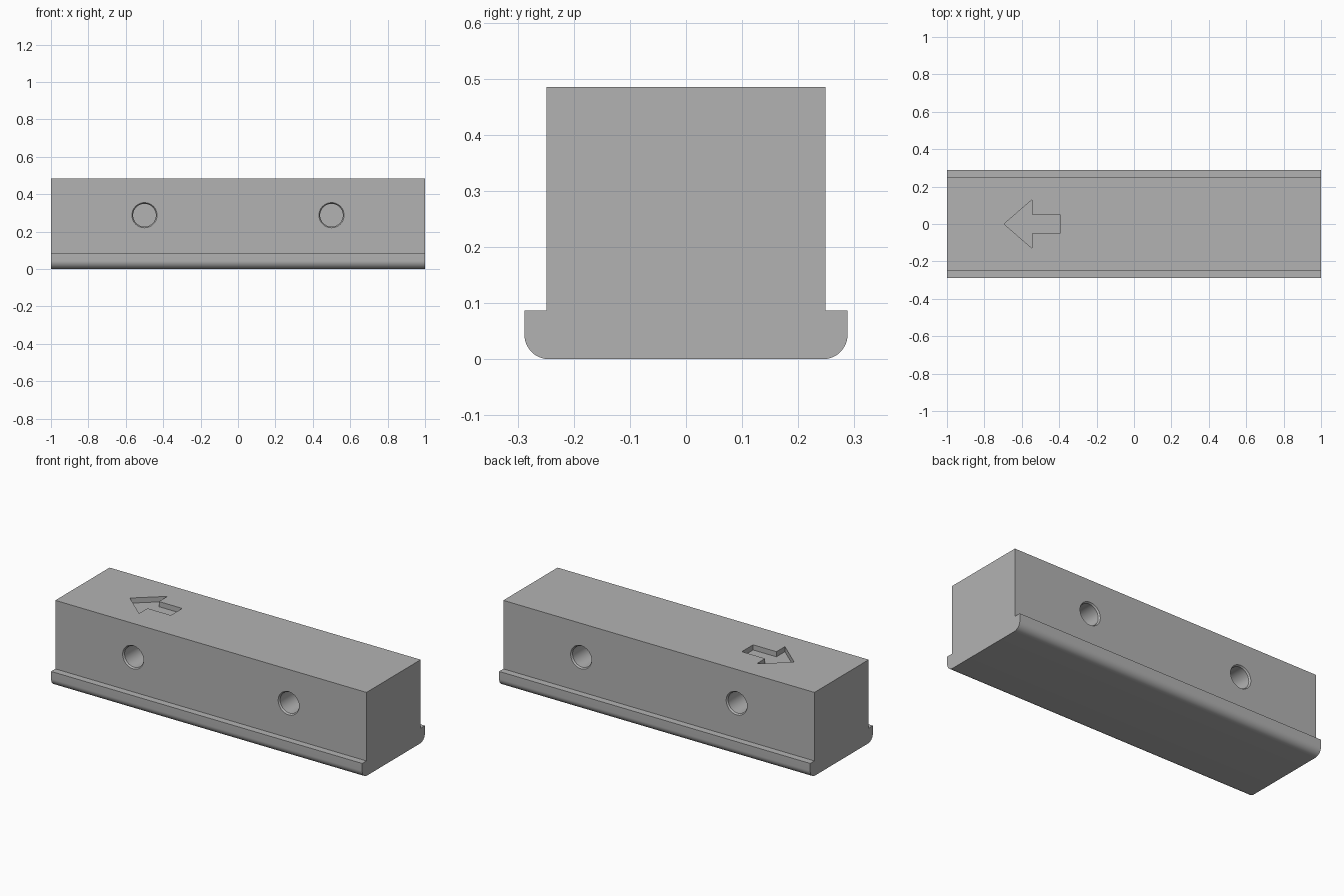
import bpy, bmesh, math
from mathutils import Matrix

old = bpy.data.objects.get("Cube")
if old:
    bpy.data.objects.remove(old, do_unlink=True)

grey = bpy.data.materials.new("plain grey")
grey.use_nodes = True
COLOR = (0.45, 0.45, 0.45, 1)
grey.diffuse_color = COLOR
grey.node_tree.nodes["Principled BSDF"].inputs["Base Color"].default_value = COLOR


def finish(name, bm):
    bmesh.ops.recalc_face_normals(bm, faces=bm.faces)
    mesh = bpy.data.meshes.new(name)
    bm.to_mesh(mesh)
    bm.free()
    mesh.materials.append(grey)
    obj = bpy.data.objects.new(name, mesh)
    bpy.context.collection.objects.link(obj)
    return obj


def prism(name, points, offset):
    """Extrude a closed outline along an offset."""
    bm = bmesh.new()
    face = bm.faces.new([bm.verts.new(p) for p in points])
    ext = bmesh.ops.extrude_face_region(bm, geom=[face])
    verts = [v for v in ext["geom"] if isinstance(v, bmesh.types.BMVert)]
    bmesh.ops.translate(bm, vec=offset, verts=verts)
    return finish(name, bm)


def hole_cutter(x, side):
    """Blind round hole with a chamfered mouth."""
    bm = bmesh.new()
    sections = [(0.27, 0.068), (0.25, 0.068), (0.24, 0.061), (0.05, 0.061)]
    rings = []
    for y, r in sections:
        ring = bmesh.ops.create_circle(
            bm, segments=48, radius=r,
            matrix=Matrix.Translation((x, side * y, 0.288)) @ Matrix.Rotation(math.pi / 2, 4, "X"))
        rings.append(ring["verts"])
    for a, b in zip(rings, rings[1:]):
        for i in range(48):
            j = (i + 1) % 48
            bm.faces.new((a[i], a[j], b[j], b[i]))
    bm.faces.new(rings[0])
    bm.faces.new(rings[-1])
    return finish("hole_cutter", bm)


# Rail body: block with a round-bottomed flange on both long sides
R, W = 0.044, 0.288
half = [(W - R + R * math.sin(t), R - R * math.cos(t))
        for t in (math.pi / 2 * i / 12 for i in range(13))]
half += [(W, 0.087), (0.249, 0.087), (0.249, 0.485)]
profile = half + [(-y, z) for y, z in reversed(half)]
body = prism("rail_block", [(-1, y, z) for y, z in profile], (2, 0, 0))

# Side holes and the direction arrow recessed in the top
cutters = [hole_cutter(x, s) for x in (-0.5, 0.5) for s in (-1, 1)]
upper = [(-0.695, 0), (-0.545, 0.13), (-0.545, 0.052), (-0.395, 0.052)]
arrow = upper + [(x, -y) for x, y in reversed(upper[1:])]
cutters.append(prism("arrow_cutter", [(x, y, 0.455) for x, y in arrow], (0, 0, 0.1)))

bpy.ops.object.select_all(action="DESELECT")
body.select_set(True)
bpy.context.view_layer.objects.active = body
for cutter in cutters:
    cutter.hide_render = True
    mod = body.modifiers.new("cut", "BOOLEAN")
    mod.operation = "DIFFERENCE"
    mod.solver = "EXACT"
    mod.object = cutter
    bpy.ops.object.modifier_apply(modifier=mod.name)
    bpy.data.objects.remove(cutter, do_unlink=True)

bpy.ops.object.shade_smooth_by_angle(angle=math.radians(30))
